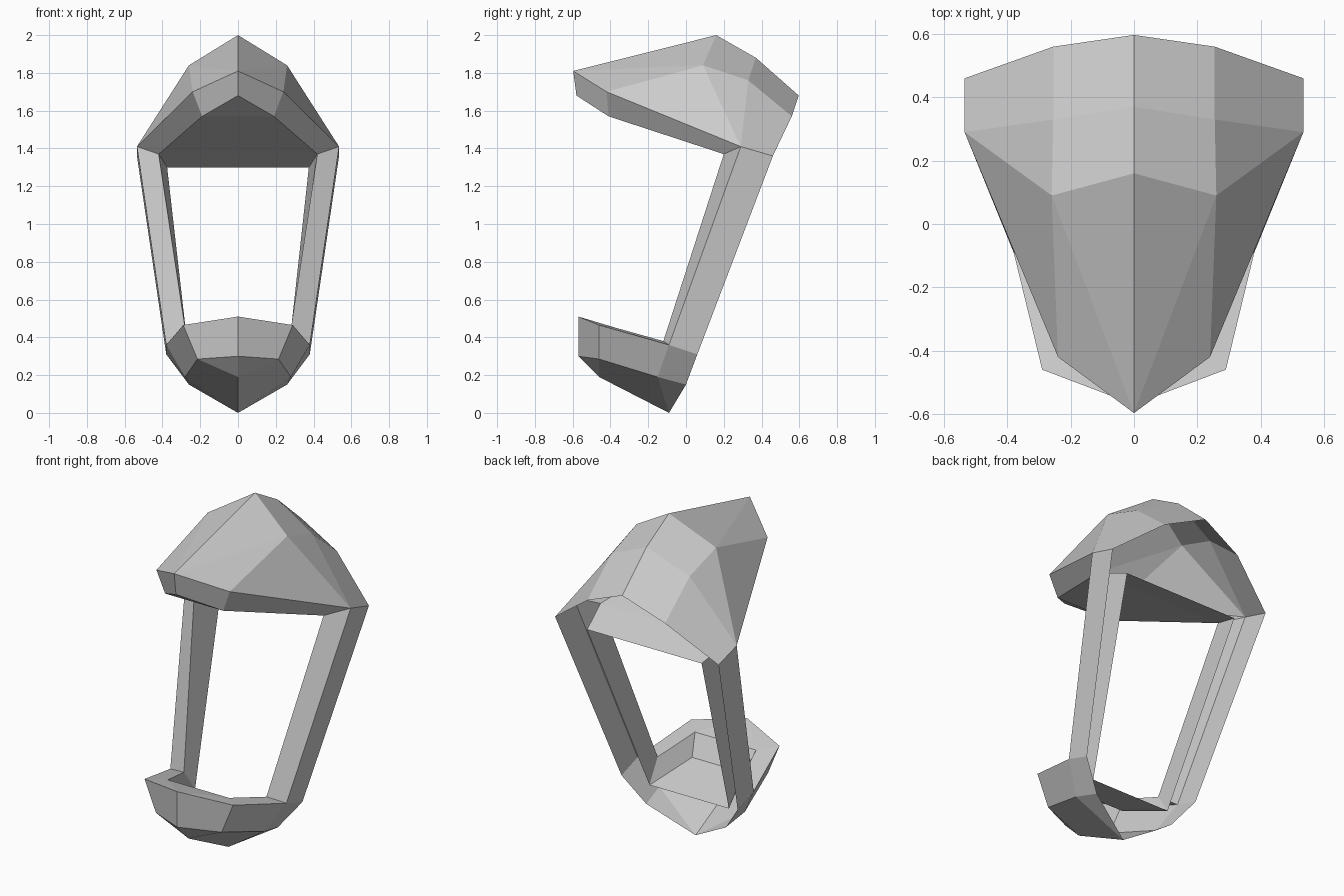
import bpy, bmesh

if "Cube" in bpy.data.objects:
    bpy.data.objects.remove(bpy.data.objects["Cube"])

# Shared corners where the side struts meet the upper and lower shells (x >= 0 half)
strut_top = {"e": (.535, .29, 1.41), "f": (.535, .46, 1.36),
             "g": (.42, .20, 1.37), "h": (.375, .39, 1.30)}
strut_low = {"E": (.38, -.09, .36), "B": (.38, .06, .31),
             "G": (.27, -.12, .38), "H": (.26, -.03, .25)}


def shell_part(name, points, faces):
    """Flat-faced open sheet: each face is mirrored across x = 0.
    A name with a trailing ' is a point's mirror image."""
    bm = bmesh.new()
    verts = {}

    def vert(key, flip):
        x, y, z = points[key.rstrip("'")]
        if key.endswith("'") != flip:
            x = -x
        spot = (x, y, z)
        if spot not in verts:
            verts[spot] = bm.verts.new(spot)
        return verts[spot]

    for face in faces:
        keys = face.split()
        spans_centre = any(k.endswith("'") for k in keys)
        bm.faces.new([vert(k, False) for k in keys])
        if not spans_centre:
            bm.faces.new([vert(k, True) for k in reversed(keys)])
    bmesh.ops.recalc_face_normals(bm, faces=bm.faces)
    mesh = bpy.data.meshes.new(name)
    bm.to_mesh(mesh)
    bm.free()
    obj = bpy.data.objects.new(name, mesh)
    bpy.context.collection.objects.link(obj)
    return obj


# Upper shell: peaked roof, front brow and sloping underside, open at the back
roof = {"apex": (0, .16, 2.0), "crown": (0, .37, 1.88), "back": (0, .597, 1.68),
        "tip": (0, -.597, 1.81), "lip": (0, -.58, 1.68),
        "s": (.26, .09, 1.84), "b": (.255, .33, 1.76), "c": (.255, .56, 1.57),
        "ts": (.24, -.42, 1.70), "us": (.19, -.41, 1.57)}
shell_part("upper_shell", {**roof, **strut_top}, [
    "tip s apex", "tip ts s", "ts e s",
    "apex s b crown", "crown b c back", "s e b", "b e f c",
    "tip lip us ts", "ts us g e",
    "lip us us'", "us g g' us'", "g h h' g'"])

# Side struts: channels open at the back
shell_part("side_struts", {**strut_top, **strut_low}, [
    "f e E B", "e g G E", "g h H G"])

# Lower shell: faceted bowl with a rim and a recessed tray, open at the back
bowl = {"F": (0, -.57, .51), "S": (.29, -.46, .465),
        "F1": (0, -.57, .30), "S1": (.215, -.46, .285),
        "M": (.28, -.15, .19), "K": (.26, 0, .15),
        "L": (0, -.46, .19), "base": (0, -.09, 0),
        "R": (.20, -.37, .45), "Q": (.17, -.30, .335)}
shell_part("lower_shell", {**bowl, **strut_low}, [
    "F S S1 F1", "S E M S1", "E B K M",
    "F1 S1 L", "L S1 M base", "M K base",
    "F S R", "F R R'", "S E G R",
    "R Q Q' R'", "R G H Q", "Q H H' Q'"])
